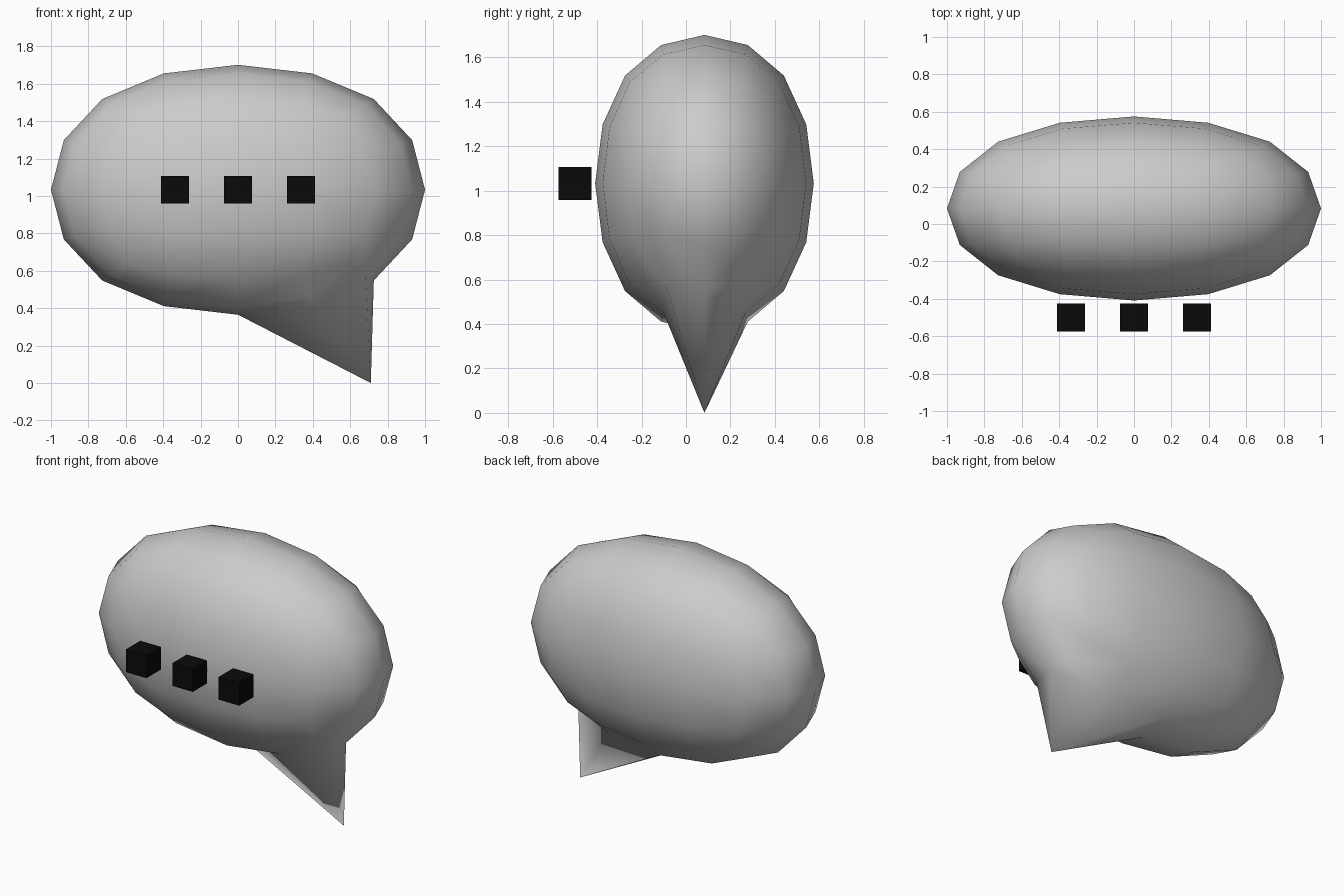
import bpy
from mathutils import Vector

if "Cube" in bpy.data.objects:
    bpy.data.objects.remove(bpy.data.objects["Cube"])

CENTRE = Vector((0, 0.083, 1.033))
RADII = Vector((1.0, 0.492, 0.668))

# Bubble body: a twice-subdivided cube, stretched into an ellipsoid
bpy.ops.mesh.primitive_cube_add(size=2)
bubble = bpy.context.object
bubble.name = "speech_bubble"
sub = bubble.modifiers.new("round", "SUBSURF")
sub.levels = 2
bpy.ops.object.modifier_apply(modifier=sub.name)

mesh = bubble.data
half = max(v.co.x for v in mesh.vertices)
for v in mesh.vertices:
    v.co = CENTRE + Vector([c / half * r for c, r in zip(v.co, RADII)])

# Pointed tail: one lower vertex pulled down to the ground
start = Vector((0.40, 0.083, 0.41))
tip = min(mesh.vertices, key=lambda v: (v.co - start).length)
tip.co = (0.71, 0.083, 0.0)
mesh.update()
bpy.ops.object.shade_smooth()

# Three black dots floating in front
black = bpy.data.materials.new("black")
black.diffuse_color = (0.003, 0.003, 0.003, 1)
black.use_nodes = True
black.node_tree.nodes["Principled BSDF"].inputs["Base Color"].default_value = black.diffuse_color
for name, x in (("left", -0.337), ("middle", 0), ("right", 0.337)):
    bpy.ops.mesh.primitive_cube_add(size=0.149, location=(x, -0.5, 1.033))
    dot = bpy.context.object
    dot.name = name + "_dot"
    dot.data.materials.append(black)
